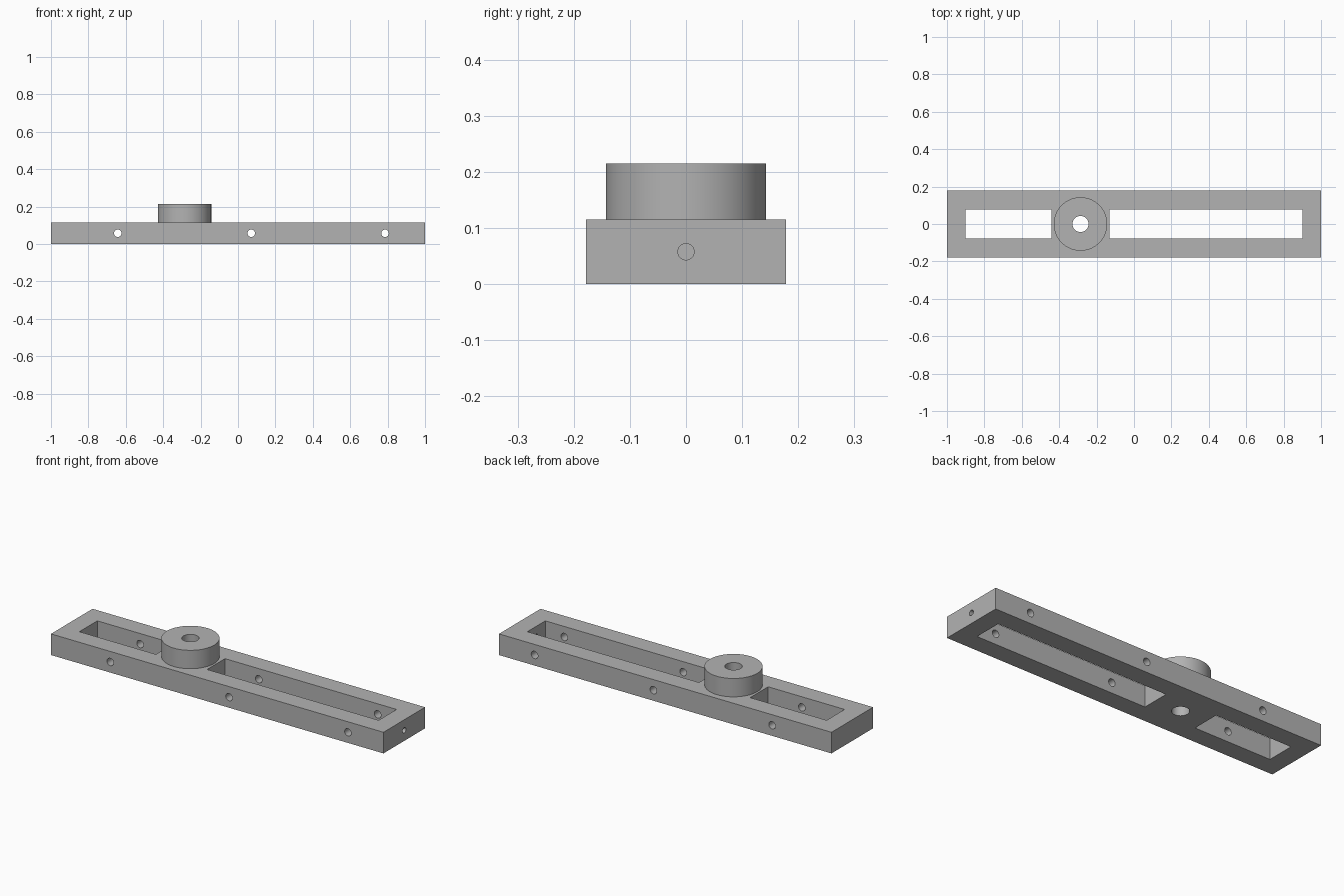
import bpy
from math import radians

cube = bpy.data.objects.get("Cube")
if cube:
    bpy.data.objects.remove(cube, do_unlink=True)

LENGTH, WIDTH, HEIGHT = 2.0, 0.357, 0.115
BOSS_X, BOSS_TOP = -0.286, 0.215
MID = HEIGHT / 2

grey = bpy.data.materials.new("plain_grey")
grey.use_nodes = True
colour = (0.45, 0.45, 0.45, 1)
grey.diffuse_color = colour
grey.node_tree.nodes["Principled BSDF"].inputs["Base Color"].default_value = colour


def box(name, x0, x1, width, z0, z1):
    bpy.ops.mesh.primitive_cube_add(size=1, location=((x0 + x1) / 2, 0, (z0 + z1) / 2))
    obj = bpy.context.object
    obj.name = name
    obj.scale = (x1 - x0, width, z1 - z0)
    bpy.ops.object.transform_apply(location=True, rotation=True, scale=True)
    return obj


def rod(name, radius, depth, location, rotation=(0, 0, 0), sides=32):
    bpy.ops.mesh.primitive_cylinder_add(vertices=sides, radius=radius, depth=depth,
                                        location=location, rotation=rotation)
    obj = bpy.context.object
    obj.name = name
    bpy.ops.object.transform_apply(location=True, rotation=True, scale=True)
    return obj


def combine(target, tool, operation):
    """Apply a boolean and remove the tool."""
    tool.hide_render = True
    mod = target.modifiers.new(tool.name, 'BOOLEAN')
    mod.operation, mod.solver, mod.object = operation, 'EXACT', tool
    bpy.context.view_layer.objects.active = target
    bpy.ops.object.modifier_apply(modifier=mod.name)
    bpy.data.objects.remove(tool, do_unlink=True)


# Bar with the round boss rising from its top
bar = box("slotted_bar_with_boss", -LENGTH / 2, LENGTH / 2, WIDTH, 0, HEIGHT)
boss = rod("boss", 0.143, BOSS_TOP - MID, (BOSS_X, 0, (BOSS_TOP + MID) / 2), sides=96)
combine(bar, boss, 'UNION')

# Two long slots either side of the boss
for x0, x1 in ((-0.9, -0.44), (-0.132, 0.9)):
    combine(bar, box("slot_cutter", x0, x1, 0.154, -0.1, 0.3), 'DIFFERENCE')

# Bore through the boss
combine(bar, rod("bore_cutter", 0.043, 1, (BOSS_X, 0, 0), sides=48), 'DIFFERENCE')

# Cross holes through both rails
for x in (-0.643, 0.071, 0.786):
    combine(bar, rod("cross_hole_cutter", 0.02, 1, (x, 0, MID), (radians(90), 0, 0)), 'DIFFERENCE')

# Small hole through the left end wall
combine(bar, rod("end_hole_cutter", 0.0145, 0.3, (1, 0, MID), (0, radians(90), 0)), 'DIFFERENCE')

# Finish
bar.data.materials.clear()
bar.data.materials.append(grey)
for face in bar.data.polygons:
    face.material_index = 0
bpy.ops.object.select_all(action='DESELECT')
bar.select_set(True)
bpy.context.view_layer.objects.active = bar
bpy.ops.object.shade_smooth_by_angle(angle=radians(30))
